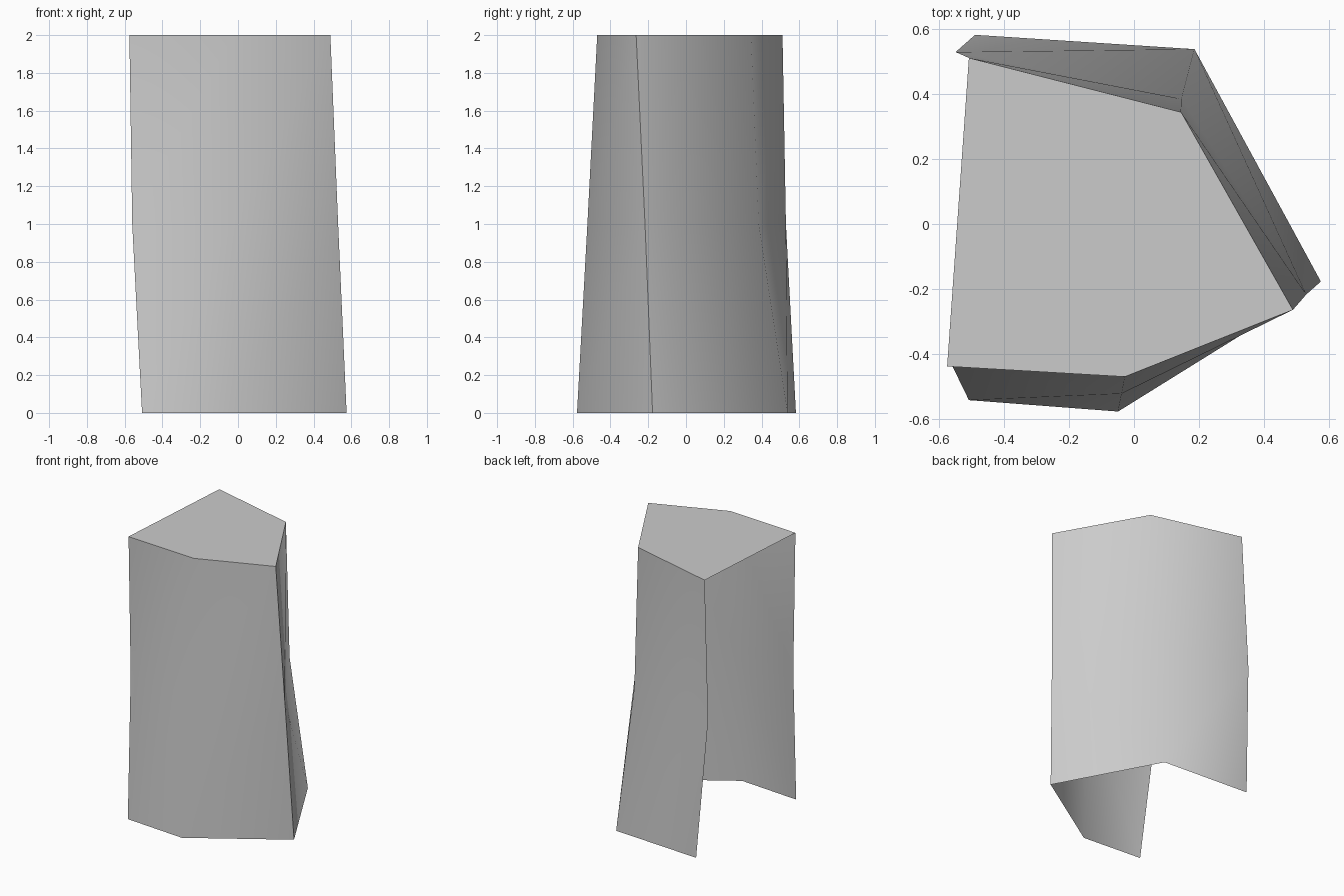
import bpy, bmesh, math

cube = bpy.data.objects.get("Cube")
if cube:
    bpy.data.objects.remove(cube)

# Plain grey material
grey = bpy.data.materials.new("light_grey")
grey.use_nodes = True
colour = (0.6, 0.6, 0.6, 1)
grey.diffuse_color = colour
grey.node_tree.nodes["Principled BSDF"].inputs["Base Color"].default_value = colour

# Five wall corners, anticlockwise, at the bottom, middle and top
sections = [
    (0, [(-.508, -.542), (-.049, -.577), (.575, -.177), (.186, .538), (-.489, .582)]),
    (1, [(-.56, -.435), (-.038, -.522), (.53, -.217), (.146, .385), (-.549, .529)]),
    (2, [(-.575, -.438), (-.028, -.47), (.489, -.264), (.145, .344), (-.508, .511)]),
]

bm = bmesh.new()
rings = [[bm.verts.new((x, y, z)) for x, y in pts] for z, pts in sections]

# Bent walls, left open along the side between the last and first corners
for level, (low, high) in enumerate(zip(rings, rings[1:])):
    for i in range(len(low) - 1):
        a, b, c, d = low[i], low[i + 1], high[i + 1], high[i]
        if level == 0 and i == 2:
            a, b, c, d = b, c, d, a
        bm.faces.new((a, b, c))
        bm.faces.new((a, c, d))

# Flat lid; the underside stays open
bm.faces.new(rings[-1])

mesh = bpy.data.meshes.new("open_shell")
bm.to_mesh(mesh)
bm.free()
mesh.materials.append(grey)
shell = bpy.data.objects.new("open_shell", mesh)
bpy.context.collection.objects.link(shell)

# Smooth walls with crisp lid and front corner
bpy.ops.object.select_all(action='DESELECT')
shell.select_set(True)
bpy.context.view_layer.objects.active = shell
bpy.ops.object.shade_smooth_by_angle(angle=math.radians(60))
